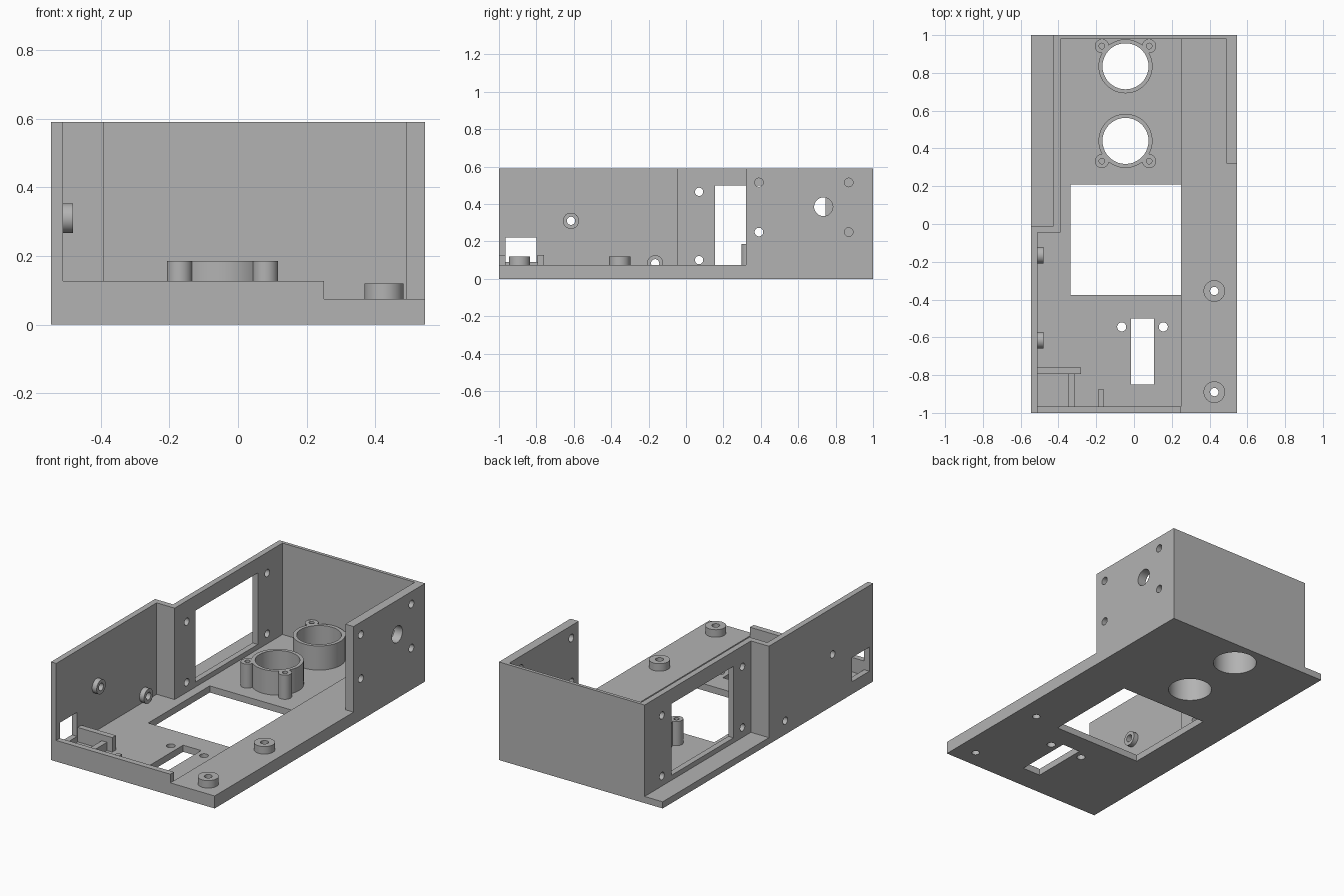
import bpy, bmesh, math

cube = bpy.data.objects.get("Cube")
if cube:
    bpy.data.objects.remove(cube, do_unlink=True)

GREY = (0.45, 0.45, 0.45, 1)
mat = bpy.data.materials.new("plain grey")
mat.use_nodes = True
mat.diffuse_color = GREY
mat.node_tree.nodes["Principled BSDF"].inputs["Base Color"].default_value = GREY

# Key levels
H, FLOOR, LEDGE, LIP, COLLAR = 0.59, 0.04, 0.075, 0.127, 0.185
W = 0.545          # half width
T = 0.035          # wall thickness
STEP = 0.25        # x where the floor rises to the ledge


def prism(name, pts, lo, hi, axis="z"):
    """Extrude a 2D outline between lo and hi along an axis."""
    place = {"x": lambda a, b, c: (c, a, b),
             "y": lambda a, b, c: (a, c, b),
             "z": lambda a, b, c: (a, b, c)}[axis]
    bm = bmesh.new()
    bottom = [bm.verts.new(place(a, b, lo)) for a, b in pts]
    top = [bm.verts.new(place(a, b, hi)) for a, b in pts]
    bm.faces.new(bottom)
    bm.faces.new(top)
    for i in range(len(pts)):
        j = (i + 1) % len(pts)
        bm.faces.new((bottom[i], bottom[j], top[j], top[i]))
    bmesh.ops.recalc_face_normals(bm, faces=bm.faces)
    mesh = bpy.data.meshes.new(name)
    bm.to_mesh(mesh)
    bm.free()
    mesh.materials.append(mat)
    ob = bpy.data.objects.new(name, mesh)
    bpy.context.collection.objects.link(ob)
    return ob


def rect(a0, a1, b0, b1):
    return [(a0, b0), (a1, b0), (a1, b1), (a0, b1)]


def circle(a, b, r, n=40):
    return [(a + r * math.cos(2 * math.pi * i / n),
             b + r * math.sin(2 * math.pi * i / n)) for i in range(n)]


def combine(ob, others, operation="DIFFERENCE"):
    """Apply booleans with the other objects and remove them."""
    for other in others:
        mod = ob.modifiers.new("bool", "BOOLEAN")
        mod.operation, mod.solver, mod.object = operation, "EXACT", other
        bpy.context.view_layer.update()
        graph = bpy.context.evaluated_depsgraph_get()
        mesh = bpy.data.meshes.new_from_object(ob.evaluated_get(graph))
        ob.modifiers.clear()
        ob.data = mesh
        bpy.data.objects.remove(other, do_unlink=True)
    return ob


def cut(ob, outlines, lo, hi, axis="z"):
    return combine(ob, [prism("cutter", o, lo, hi, axis) for o in outlines])


# Layout of the round features
fans = [(-0.045, 0.835, 1), (-0.045, 0.44, -1)]
ledge_bosses = [(0.425, -0.355), (0.425, -0.89)]
wall_bosses = [(-0.615, 0.31), (-0.165, 0.083)]

# Floor with its raised side ledge and openings
floor = prism("floor", [(-W, 0), (W, 0), (W, LEDGE), (STEP, LEDGE),
                        (STEP, FLOOR), (-W, FLOOR)], -1, 1, "y")
cut(floor, [rect(-0.335, STEP, -0.375, 0.21), rect(-0.015, 0.105, -0.85, -0.5)]
    + [circle(x, y, 0.122) for x, y, s in fans]
    + [circle(x, y, 0.022) for x, y in ledge_bosses]
    + [circle(x, -0.545, 0.024) for x in (-0.065, 0.155)], -0.1, 0.3)

# Stepped wall with the screen window, cable window and screw holes
left_x = -0.39
stepped_wall = prism("stepped_wall", [
    (-W, -1), (T - W, -1), (T - W, -0.045), (left_x, -0.045), (left_x, 1),
    (left_x - T, 1), (left_x - T, -0.01), (-W, -0.01)], FLOOR, H)
cut(stepped_wall, [rect(0.155, 0.745, 0.07, 0.5), rect(-0.965, -0.8, LEDGE, 0.22)]
    + [circle(y, z, 0.022) for y in (0.07, 0.835) for z in (0.1, 0.465)]
    + [circle(y, z, 0.022) for y, z in wall_bosses], -0.7, -0.3, "x")

# Back wall, notched over the ledge
back_wall = prism("back_wall", [
    (left_x, FLOOR), (STEP, FLOOR), (STEP, LEDGE), (0.49, LEDGE),
    (0.49, H), (left_x, H)], 0.98, 1, "y")

# Short side wall with four screw holes and a socket hole
side_wall = prism("side_wall", rect(0.49, W, 0.32, 1), LEDGE, H)
cut(side_wall, [circle(0.735, 0.385, 0.05)]
    + [circle(y, z, 0.023) for y in (0.39, 0.87) for z in (0.25, 0.515)],
    0.4, 0.7, "x")

# Front lip and small inner ribs
front_lip = prism("front_lip", rect(T - W, STEP, -1, -0.965), FLOOR, LIP)
bracket = prism("bracket_long_rib", rect(T - W, -0.28, -0.795, -0.76), FLOOR, LIP)
short_rib = prism("bracket_short_rib", rect(-0.35, -0.315, -0.965, -0.795), FLOOR, 0.09)
stop_rib = prism("stop_rib", rect(-0.19, -0.16, -0.965, -0.875), FLOOR, 0.09)

# Round collars with two screw lugs each
collars = []
for x, y, side in fans:
    collar = prism("collar", circle(x, y, 0.143, 64), FLOOR, COLLAR)
    lugs = [(x + dx, y + side * 0.107) for dx in (-0.125, 0.125)]
    combine(collar, [prism("lug", circle(a, b, 0.037), FLOOR, COLLAR)
                     for a, b in lugs], "UNION")
    cut(collar, [circle(x, y, 0.122)] + [circle(a, b, 0.015) for a, b in lugs],
        -0.1, 0.3)
    collars.append(collar)

# Screw bosses on the ledge and on the stepped wall
bosses = []
for x, y in ledge_bosses:
    boss = prism("ledge_boss", circle(x, y, 0.057), LEDGE, 0.12)
    bosses.append(cut(boss, [circle(x, y, 0.022)], 0, 0.3))
for y, z in wall_bosses:
    boss = prism("wall_boss", circle(y, z, 0.043), T - W, -0.48, "x")
    bosses.append(cut(boss, [circle(y, z, 0.022)], -0.6, -0.4, "x"))

# Smooth the round surfaces and keep the edges crisp
bpy.ops.object.select_all(action="DESELECT")
for ob in [floor, stepped_wall, side_wall] + collars + bosses:
    ob.select_set(True)
    bpy.context.view_layer.objects.active = ob
bpy.ops.object.shade_smooth_by_angle(angle=math.radians(30))
